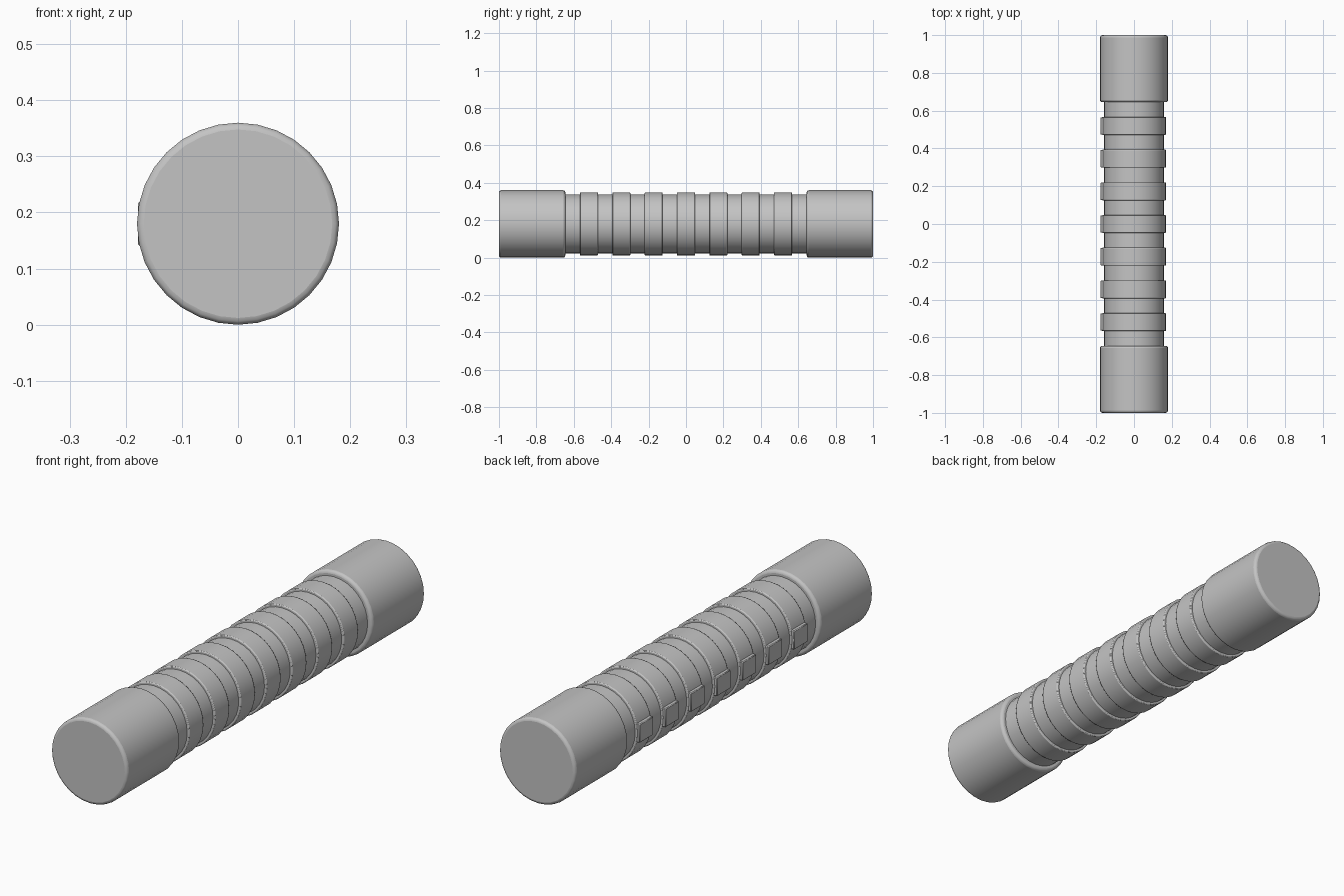
import bpy
import bmesh
import math
from mathutils import Matrix

SIDES = 32
AXIS_Z = 0.18      # height of the grip axis
PITCH = 0.173      # spacing of the rings
RING_W = 0.096

if "Cube" in bpy.data.objects:
    bpy.data.objects.remove(bpy.data.objects["Cube"])

grey = bpy.data.materials.new("plain grey")
grey.use_nodes = True
colour = (0.55, 0.55, 0.55, 1)
grey.diffuse_color = colour
grey.node_tree.nodes["Principled BSDF"].inputs["Base Color"].default_value = colour


def finish(bm, name, bevel=0.0, segments=2):
    """Turn a bmesh into a smooth-shaded, softly bevelled object."""
    bmesh.ops.recalc_face_normals(bm, faces=bm.faces)
    mesh = bpy.data.meshes.new(name)
    bm.to_mesh(mesh)
    bm.free()
    obj = bpy.data.objects.new(name, mesh)
    bpy.context.collection.objects.link(obj)
    mesh.materials.append(grey)
    bpy.ops.object.select_all(action="DESELECT")
    obj.select_set(True)
    bpy.context.view_layer.objects.active = obj
    bpy.ops.object.shade_smooth_by_angle(angle=math.radians(40))
    if bevel:
        mod = obj.modifiers.new("soft edges", "BEVEL")
        mod.width = bevel
        mod.segments = segments
        mod.limit_method = "ANGLE"
        mod.angle_limit = math.radians(40)
        # keep the bevel ahead of any smoothing modifier
        obj.modifiers.move(len(obj.modifiers) - 1, 0)
    return obj


def drum(name, radius, y0, y1, bevel=0.0, segments=2):
    """Cylinder lying along y between y0 and y1."""
    bm = bmesh.new()
    place = Matrix.Translation((0, (y0 + y1) / 2, AXIS_Z)) @ Matrix.Rotation(math.pi / 2, 4, "X")
    bmesh.ops.create_cone(bm, cap_ends=True, segments=SIDES, radius1=radius,
                          radius2=radius, depth=abs(y1 - y0), matrix=place)
    return finish(bm, name, bevel, segments)


def block(name, centre, size, bevel):
    bm = bmesh.new()
    place = Matrix.Translation(centre) @ Matrix.Diagonal((*size, 1))
    bmesh.ops.create_cube(bm, size=1, matrix=place)
    return finish(bm, name, bevel, 1)


# Inner shaft
drum("core_shaft", 0.158, -0.7, 0.7)

# Wide end collars
for label, side in (("front", -1), ("back", 1)):
    drum(label + "_collar", 0.18, side * 0.645, side, 0.012, 3)

# Grip rings, each with a flat tab on the -x side
for i in range(7):
    y = (i - 3) * PITCH
    drum(f"grip_ring_{i + 1}", 0.169, y - RING_W / 2, y + RING_W / 2, 0.004)
    block(f"ring_tab_{i + 1}", (-0.163, y, AXIS_Z), (0.03, RING_W * 0.96, 0.08), 0.003)
